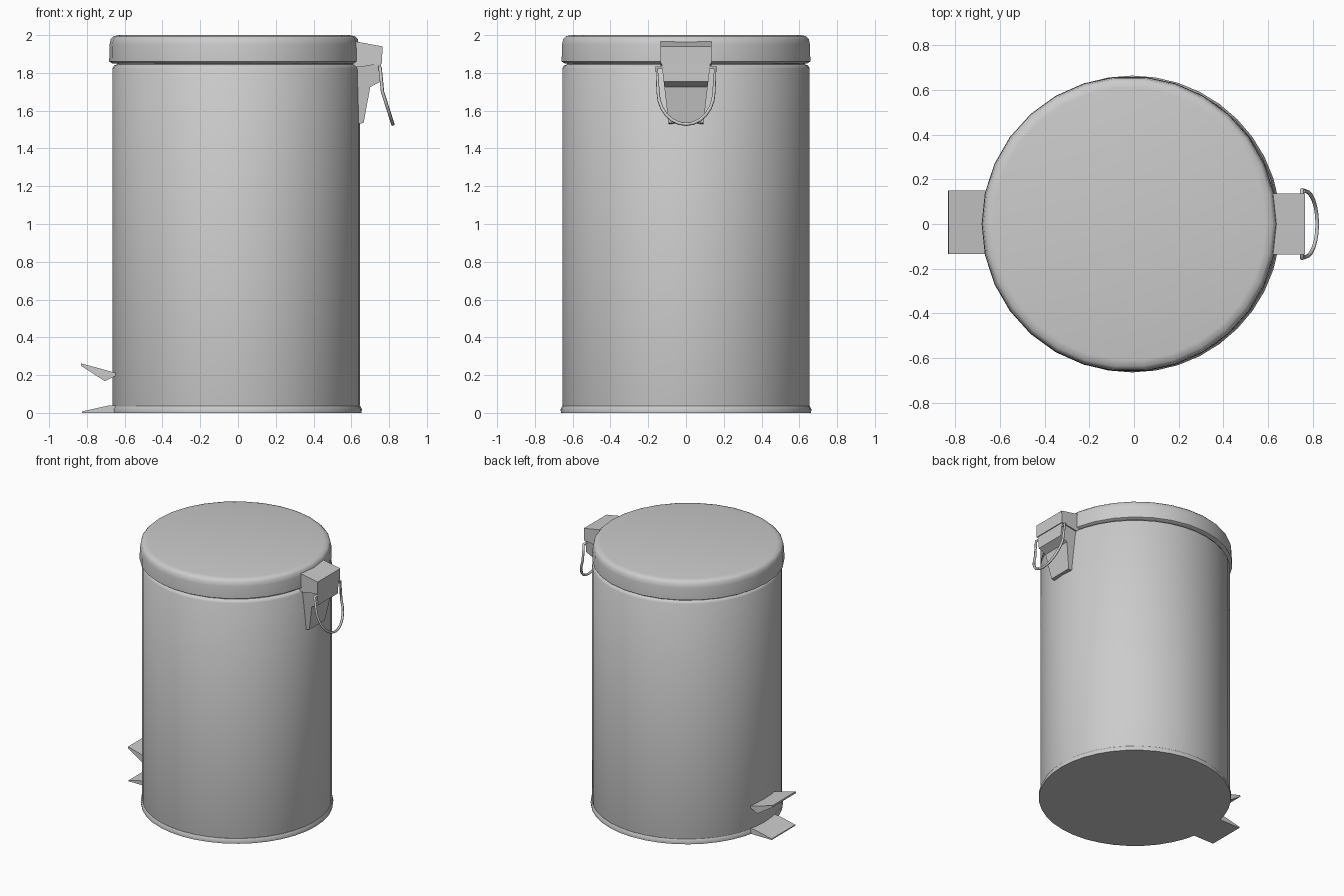
import bpy, bmesh, math
from mathutils import Vector

if "Cube" in bpy.data.objects:
    bpy.data.objects.remove(bpy.data.objects["Cube"], do_unlink=True)

steel = bpy.data.materials.new("steel grey")
steel.use_nodes = True
GREY = (0.6, 0.6, 0.6, 1)
steel.diffuse_color = GREY
steel.node_tree.nodes["Principled BSDF"].inputs["Base Color"].default_value = GREY


def make(name, bm, smooth=None):
    bmesh.ops.recalc_face_normals(bm, faces=bm.faces)
    me = bpy.data.meshes.new(name)
    bm.to_mesh(me)
    bm.free()
    ob = bpy.data.objects.new(name, me)
    bpy.context.collection.objects.link(ob)
    me.materials.append(steel)
    if smooth:
        bpy.ops.object.select_all(action="DESELECT")
        ob.select_set(True)
        bpy.context.view_layer.objects.active = ob
        bpy.ops.object.shade_smooth_by_angle(angle=math.radians(smooth))
    return ob


def lathe(name, profile, cx, segs):
    """Closed round part from (radius, height) rings, bottom to top."""
    bm = bmesh.new()
    rings = []
    for r, z in profile:
        rings.append([bm.verts.new((cx + r * math.cos(math.tau * i / segs),
                                    r * math.sin(math.tau * i / segs), z))
                      for i in range(segs)])
    for a, b in zip(rings, rings[1:]):
        for i in range(segs):
            j = (i + 1) % segs
            bm.faces.new((a[i], a[j], b[j], b[i]))
    bm.faces.new(rings[0])
    bm.faces.new(rings[-1])
    return make(name, bm, 40)


def extrude(name, outline, half_width, y=0):
    """Side outline in x, z; half_width maps a height to a half width."""
    bm = bmesh.new()
    sides = [[bm.verts.new((x, y + s * half_width(z), z)) for x, z in outline]
             for s in (-1, 1)]
    n = len(outline)
    for i in range(n):
        j = (i + 1) % n
        bm.faces.new((sides[0][i], sides[0][j], sides[1][j], sides[1][i]))
    bm.faces.new(sides[0])
    bm.faces.new(sides[1])
    return make(name, bm)


# Drum, base rim and lid
lathe("body", [(0.65, 0.02), (0.655, 0.04), (0.655, 1.825), (0.645, 1.84),
               (0.63, 1.845), (0.63, 1.87)], -0.01, 40)
lathe("base_rim", [(0.662, 0), (0.664, 0.02), (0.655, 0.036)], -0.008, 40)
lathe("lid", [(0.645, 1.85), (0.662, 1.86), (0.66, 1.95), (0.654, 1.98),
              (0.64, 1.994), (0.61, 2.0)], -0.02, 30)

# Pedal and foot on the -x side
extrude("pedal", [(-0.83, 0.262), (-0.64, 0.21), (-0.65, 0.195),
                  (-0.705, 0.168), (-0.832, 0.25)], lambda z: 0.142, 0.007)
extrude("foot", [(-0.825, 0.0), (-0.825, 0.008), (-0.68, 0.04), (-0.6, 0.04),
                 (-0.6, 0.0)], lambda z: 0.142, 0.007)

# Hinge cover and tapering bracket on the +x side
extrude("hinge_cover", [(0.61, 1.968), (0.63, 1.965), (0.765, 1.94),
                        (0.762, 1.85), (0.64, 1.83), (0.61, 1.83)], lambda z: 0.136)
extrude("handle_bracket", [(0.61, 1.84), (0.757, 1.85), (0.757, 1.755), (0.7, 1.725),
                           (0.665, 1.535), (0.635, 1.53), (0.61, 1.53)],
        lambda z: 0.092 + 0.036 * (z - 1.53) / 0.31)

# Wire carrying handle, a U hanging from the cover
path = [Vector((0.75, 0.115, 1.83)), Vector((0.752, 0.155, 1.83))]
for i in range(13):
    t = math.pi * i / 12
    drop = math.sin(t)
    path.append(Vector((0.765 + 0.055 * drop, 0.148 * math.cos(t), 1.7 - 0.172 * drop)))
path += [Vector((p.x, -p.y, p.z)) for p in reversed(path[:2])]
curve = bpy.data.curves.new("wire_handle", "CURVE")
curve.dimensions = "3D"
curve.bevel_depth = 0.009
curve.bevel_resolution = 1
curve.use_fill_caps = True
spline = curve.splines.new("POLY")
spline.points.add(len(path) - 1)
for p, co in zip(spline.points, path):
    p.co = (*co, 1)
curve.materials.append(steel)
wire = bpy.data.objects.new("wire_handle", curve)
bpy.context.collection.objects.link(wire)
